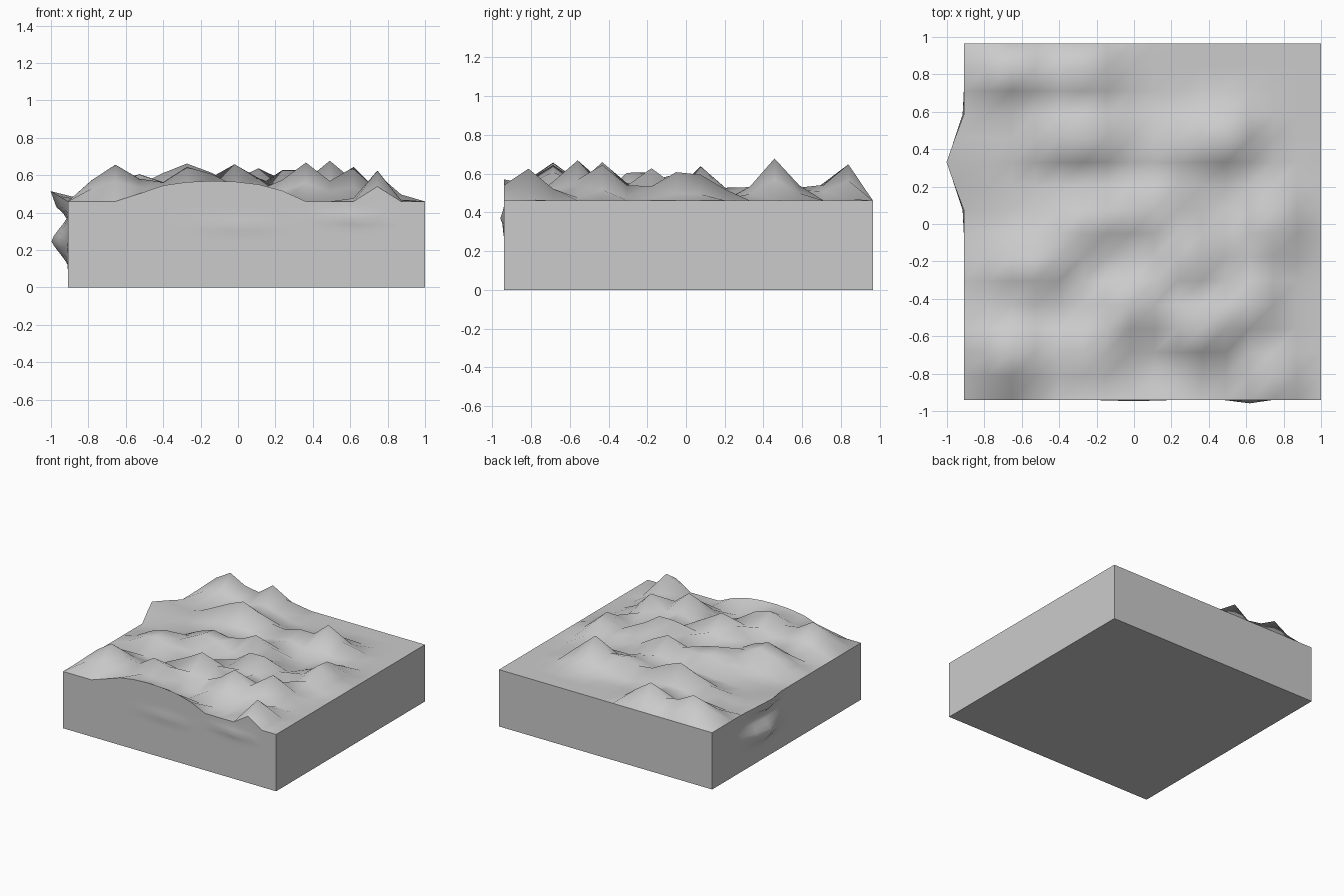
import bpy, bmesh, math
from mathutils import Vector

if "Cube" in bpy.data.objects:
    bpy.data.objects.remove(bpy.data.objects["Cube"])

X0, X1, Y0, Y1, TOP = -0.91, 1.0, -0.94, 0.965, 0.46
CELLS = 15

# hills: centre x, centre y, half length x, half width y, height
HILLS = [
    (-0.65, 0.84, 0.32, 0.25, 0.19), (-0.27, 0.84, 0.27, 0.23, 0.19),
    (-0.27, 0.46, 0.46, 0.19, 0.205), (0.23, 0.42, 0.30, 0.18, 0.14),
    (0.49, 0.46, 0.26, 0.20, 0.22), (0.74, 0.0, 0.18, 0.32, 0.17),
    (0.11, 0.08, 0.34, 0.20, 0.18), (-0.25, 0.0, 0.34, 0.24, 0.17),
    (-0.53, -0.24, 0.34, 0.24, 0.19), (0.30, -0.18, 0.33, 0.22, 0.20),
    (-0.02, -0.43, 0.33, 0.23, 0.20), (0.36, -0.56, 0.27, 0.24, 0.21),
    (-0.65, -0.69, 0.30, 0.27, 0.20), (-0.24, -0.69, 0.33, 0.26, 0.20),
    (0.61, -0.43, 0.20, 0.22, 0.19), (0.74, -0.81, 0.14, 0.20, 0.17),
]
# bulges on the left wall (y, z, ry, rz, depth) and front wall (x, z, rx, rz, depth)
LEFT = [(0.33, 0.47, 0.25, 0.10, 0.10), (0.33, 0.25, 0.28, 0.13, 0.09)]
FRONT = [(0.61, 0.37, 0.14, 0.05, 0.02), (0.0, 0.33, 0.25, 0.06, 0.008)]


def bump(a, b, items):
    best = 0.0
    for ca, cb, ra, rb, h in items:
        t = 1 - math.hypot((a - ca) / ra, (b - cb) / rb)
        if t > 0:
            best = max(best, h * (0.7 * t + 0.3 * t * t * (3 - 2 * t)))
    return best


# block with evenly divided faces
bm = bmesh.new()
bmesh.ops.create_cube(bm, size=1)
for v in bm.verts:
    v.co = Vector((X0 + (v.co.x + .5) * (X1 - X0), Y0 + (v.co.y + .5) * (Y1 - Y0),
                   (v.co.z + .5) * TOP))
bmesh.ops.subdivide_edges(bm, edges=bm.edges[:], cuts=CELLS - 1, use_grid_fill=True)

# keep the outer edges of the block crisp and everything else smooth
for e in bm.edges:
    if len(e.link_faces) == 2:
        e.smooth = e.calc_face_angle() < 1
for f in bm.faces:
    f.smooth = True

# raise hills on the top, push bulges out of the walls
EPS = 1e-4
for v in bm.verts:
    x, y, z = v.co
    if z > TOP - EPS:
        if y < Y0 + EPS:                      # front rim rises in one long mound
            t = (x + 0.13) / 0.43
            v.co.z += 0.11 * math.sqrt(max(0, 1 - t * t))
            if abs(x - 0.74) < 0.03:
                v.co.z += 0.08
        elif X0 + EPS < x < X1 - EPS and y < Y1 - EPS:
            v.co.z += bump(x, y, HILLS)
    if x < X0 + EPS:
        push = bump(y, z, LEFT)
        v.co.x -= push
        if z > TOP - EPS:
            v.co.z += 0.6 * push
    if y < Y0 + EPS and z < TOP - EPS:
        v.co.y -= bump(x, z, FRONT)

bmesh.ops.recalc_face_normals(bm, faces=bm.faces[:])
mesh = bpy.data.meshes.new("terrain_block")
bm.to_mesh(mesh)
bm.free()
block = bpy.data.objects.new("terrain_block", mesh)
bpy.context.collection.objects.link(block)
